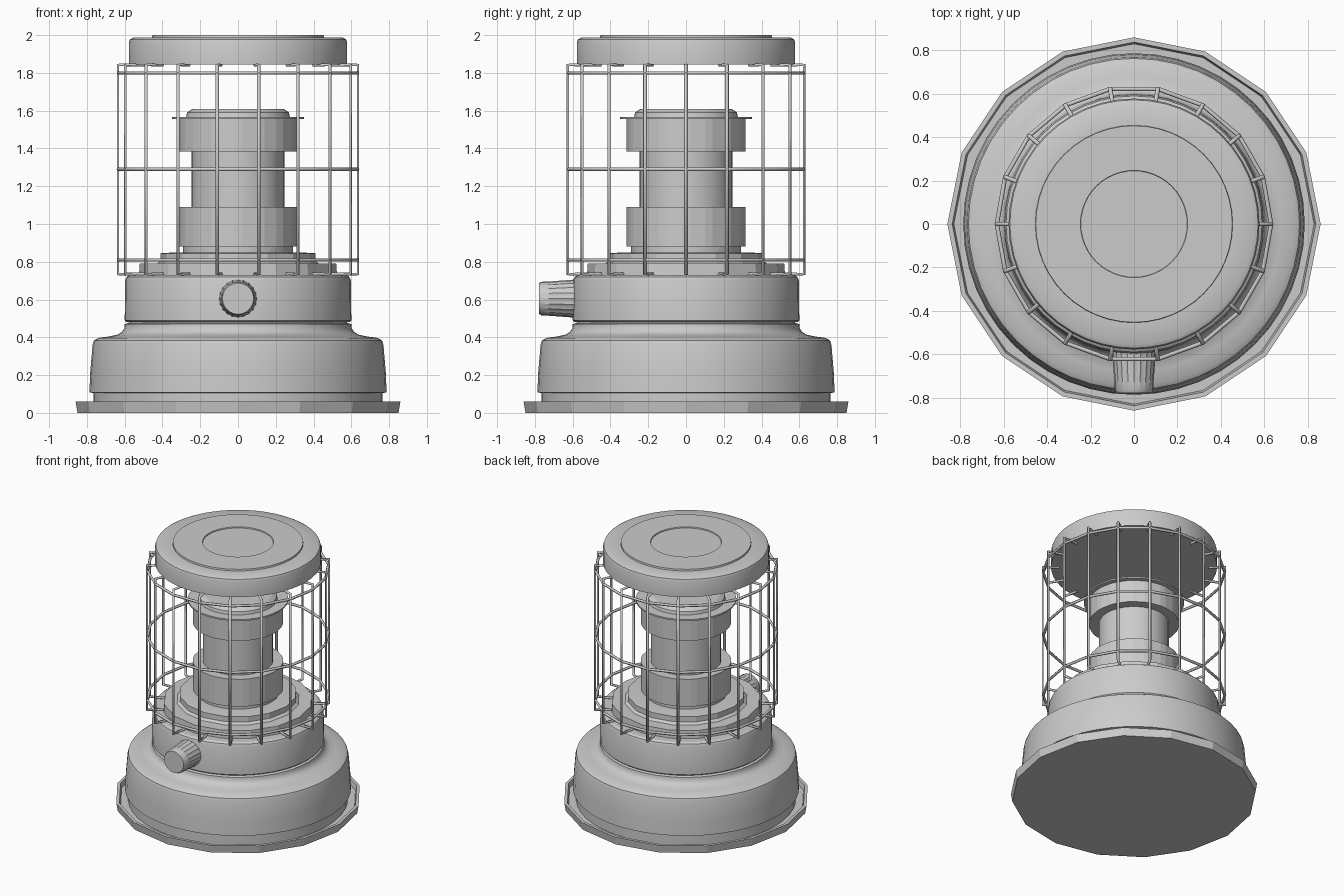
import bpy, bmesh
from math import sin, cos, pi, radians

if "Cube" in bpy.data.objects:
    bpy.data.objects.remove(bpy.data.objects["Cube"])


def finish(bm, name, smooth=30):
    bmesh.ops.recalc_face_normals(bm, faces=bm.faces)
    me = bpy.data.meshes.new(name)
    bm.to_mesh(me)
    bm.free()
    ob = bpy.data.objects.new(name, me)
    bpy.context.collection.objects.link(ob)
    if smooth:
        bpy.ops.object.select_all(action='DESELECT')
        ob.select_set(True)
        bpy.context.view_layer.objects.active = ob
        bpy.ops.object.shade_smooth_by_angle(angle=radians(smooth))
    return ob


def lathe(name, profile, angles, smooth=30):
    """Revolve (radius, z) points through the given angles; radius 0 closes the end."""
    bm = bmesh.new()
    rings = []
    for r, z in profile:
        if r == 0:
            rings.append([bm.verts.new((0, 0, z))] * len(angles))
        else:
            rings.append([bm.verts.new((r * cos(a), r * sin(a), z)) for a in angles])
    n = len(angles)
    for lo, hi in zip(rings, rings[1:]):
        for i in range(n):
            j = (i + 1) % n
            quad = list(dict.fromkeys((lo[i], lo[j], hi[j], hi[i])))
            bm.faces.new(quad)
    return finish(bm, name, smooth)


def even(n):
    return [2 * pi * i / n for i in range(n)]


# tray with a thin raised rim
lathe("base_tray", [(0, 0), (0.85, 0), (0.86, 0.06), (0.838, 0.06), (0.83, 0.025), (0, 0.025)],
      even(16), smooth=0)

# fuel tank housing
lathe("tank_body", [(0, 0.02), (0.765, 0.02), (0.765, 0.105), (0.787, 0.108), (0.782, 0.22),
                    (0.77, 0.36), (0.763, 0.383), (0.74, 0.397), (0.68, 0.405), (0.64, 0.414),
                    (0.615, 0.428), (0.602, 0.448), (0.6, 0.47), (0.58, 0.476), (0.57, 0.49),
                    (0, 0.49)], even(48))

# control collar
lathe("collar", [(0, 0.48), (0.59, 0.48), (0.6, 0.49), (0.597, 0.70), (0.59, 0.72),
                 (0.575, 0.73), (0, 0.73)], even(48))

# stepped burner plate
lathe("burner_step", [(0, 0.72), (0.525, 0.72), (0.52, 0.79), (0.43, 0.79), (0.41, 0.805),
                      (0.41, 0.845), (0.33, 0.85), (0, 0.85)], even(16), smooth=0)

# central chimney tube
lathe("chimney", [(0, 0.84), (0.29, 0.84), (0.29, 0.89), (0.245, 0.89), (0.245, 1.56),
                  (0.275, 1.565), (0.27, 1.59), (0.24, 1.61), (0, 1.61)], even(32))

# faceted burner rings with chamfered corners
facets = [2 * pi * i / 16 + d for i in range(16) for d in (-radians(4), radians(4))]
for name, z0, z1 in (("lower_burner_ring", 0.88, 1.09), ("upper_burner_ring", 1.385, 1.56)):
    lathe(name, [(0.24, z0), (0.315, z0), (0.315, z1), (0.24, z1)], facets, smooth=0)
lathe("heat_disc", [(0, 1.555), (0.35, 1.555), (0.35, 1.566), (0, 1.566)], even(32))

# top cap with raised disc and shallow centre recess
lathe("top_cap", [(0, 1.845), (0.578, 1.845), (0.578, 1.96), (0.572, 1.978), (0.555, 1.987),
                  (0.455, 1.988), (0.453, 2.0), (0.247, 2.0), (0.245, 1.992), (0, 1.992)], even(48))

# wire guard
cu = bpy.data.curves.new("wire_guard", 'CURVE')
cu.dimensions = '3D'
cu.bevel_depth = 0.01
cu.bevel_resolution = 1
cu.use_fill_caps = True


def wire(points, cyclic=False):
    s = cu.splines.new('POLY')
    s.points.add(len(points) - 1)
    for p, co in zip(s.points, points):
        p.co = (*co, 1)
    s.use_cyclic_u = cyclic


for a in even(18):
    wire([(r * cos(a), r * sin(a), z)
          for r, z in ((0.52, 1.842), (0.635, 1.842), (0.635, 0.735), (0.52, 0.735))])
for z in (0.81, 1.29, 1.80):
    wire([(0.632 * cos(a), 0.632 * sin(a), z) for a in even(18)], True)
guard = bpy.data.objects.new("wire_guard", cu)
bpy.context.collection.objects.link(guard)
bpy.ops.object.select_all(action='DESELECT')
guard.select_set(True)
bpy.context.view_layer.objects.active = guard
bpy.ops.object.convert(target='MESH')

# fluted control knob pointing forward
bm = bmesh.new()
N = 40
rings = []
for r, y, flute in ((0.102, -0.55, 0.004), (0.100, -0.60, 0.005), (0.091, -0.72, 0.005),
                    (0.089, -0.765, 0.002), (0.082, -0.778, 0)):
    rings.append([bm.verts.new(((r - flute * (i % 2)) * cos(a), y,
                                0.605 + (r - flute * (i % 2)) * sin(a)))
                  for i, a in enumerate(even(N))])
for lo, hi in zip(rings, rings[1:]):
    for i in range(N):
        j = (i + 1) % N
        bm.faces.new((lo[i], lo[j], hi[j], hi[i]))
bm.faces.new(rings[0])
bm.faces.new(rings[-1])
finish(bm, "control_knob")
